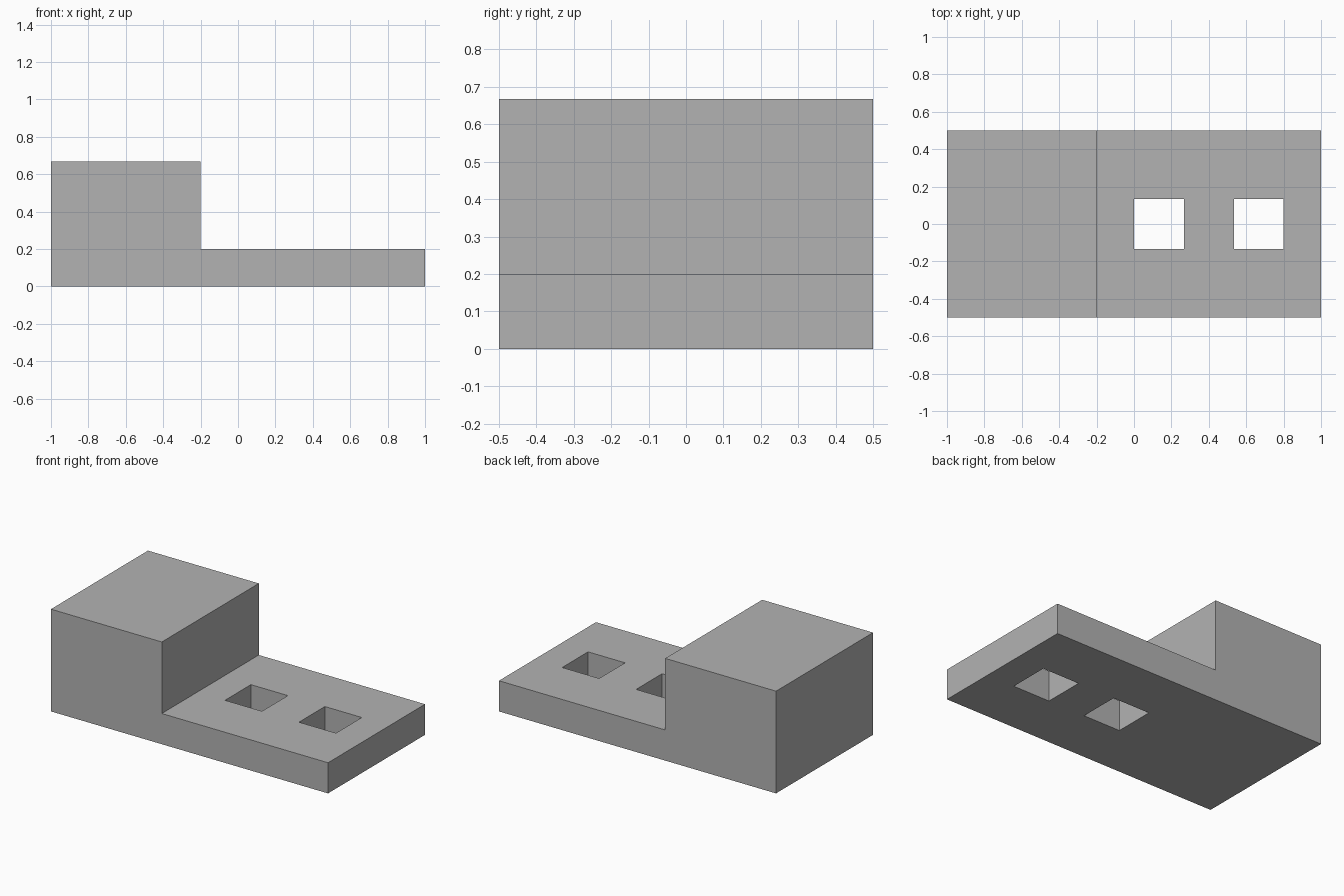
import bpy
import bmesh

LENGTH, DEPTH = 2.0, 1.0
BASE_HEIGHT, BLOCK_HEIGHT = 0.2, 0.667
STEP_X = -0.2
HOLE_SIZE = 0.267
HOLE_CENTRES = (0.133, 0.667)

default_cube = bpy.data.objects.get("Cube")
if default_cube:
    bpy.data.objects.remove(default_cube, do_unlink=True)

# Single flat grey
grey = bpy.data.materials.new("plain_grey")
grey.use_nodes = True
colour = (0.45, 0.45, 0.45, 1.0)
grey.diffuse_color = colour
grey.node_tree.nodes["Principled BSDF"].inputs["Base Color"].default_value = colour


def extruded(name, profile, depth):
    """Extrude an xz outline along y, centred on y = 0."""
    bm = bmesh.new()
    face = bm.faces.new([bm.verts.new((x, -depth / 2, z)) for x, z in profile])
    result = bmesh.ops.extrude_face_region(bm, geom=[face])
    moved = [v for v in result["geom"] if isinstance(v, bmesh.types.BMVert)]
    bmesh.ops.translate(bm, verts=moved, vec=(0, depth, 0))
    bmesh.ops.recalc_face_normals(bm, faces=bm.faces)
    mesh = bpy.data.meshes.new(name)
    bm.to_mesh(mesh)
    bm.free()
    mesh.materials.append(grey)
    obj = bpy.data.objects.new(name, mesh)
    bpy.context.collection.objects.link(obj)
    return obj


# L-shaped body: raised block at one end, low slab at the other
end = LENGTH / 2
body = extruded("stepped_block", [
    (-end, 0), (end, 0), (end, BASE_HEIGHT),
    (STEP_X, BASE_HEIGHT), (STEP_X, BLOCK_HEIGHT), (-end, BLOCK_HEIGHT),
], DEPTH)

# Square holes right through the slab
half = HOLE_SIZE / 2
bpy.context.view_layer.objects.active = body
for x in HOLE_CENTRES:
    cutter = extruded("hole_cutter", [
        (x - half, -0.1), (x + half, -0.1),
        (x + half, BASE_HEIGHT + 0.1), (x - half, BASE_HEIGHT + 0.1),
    ], HOLE_SIZE)
    cutter.hide_render = True
    cut = body.modifiers.new("square_hole", "BOOLEAN")
    cut.operation = "DIFFERENCE"
    cut.solver = "EXACT"
    cut.object = cutter
    bpy.ops.object.modifier_apply(modifier=cut.name)
    bpy.data.objects.remove(cutter, do_unlink=True)
